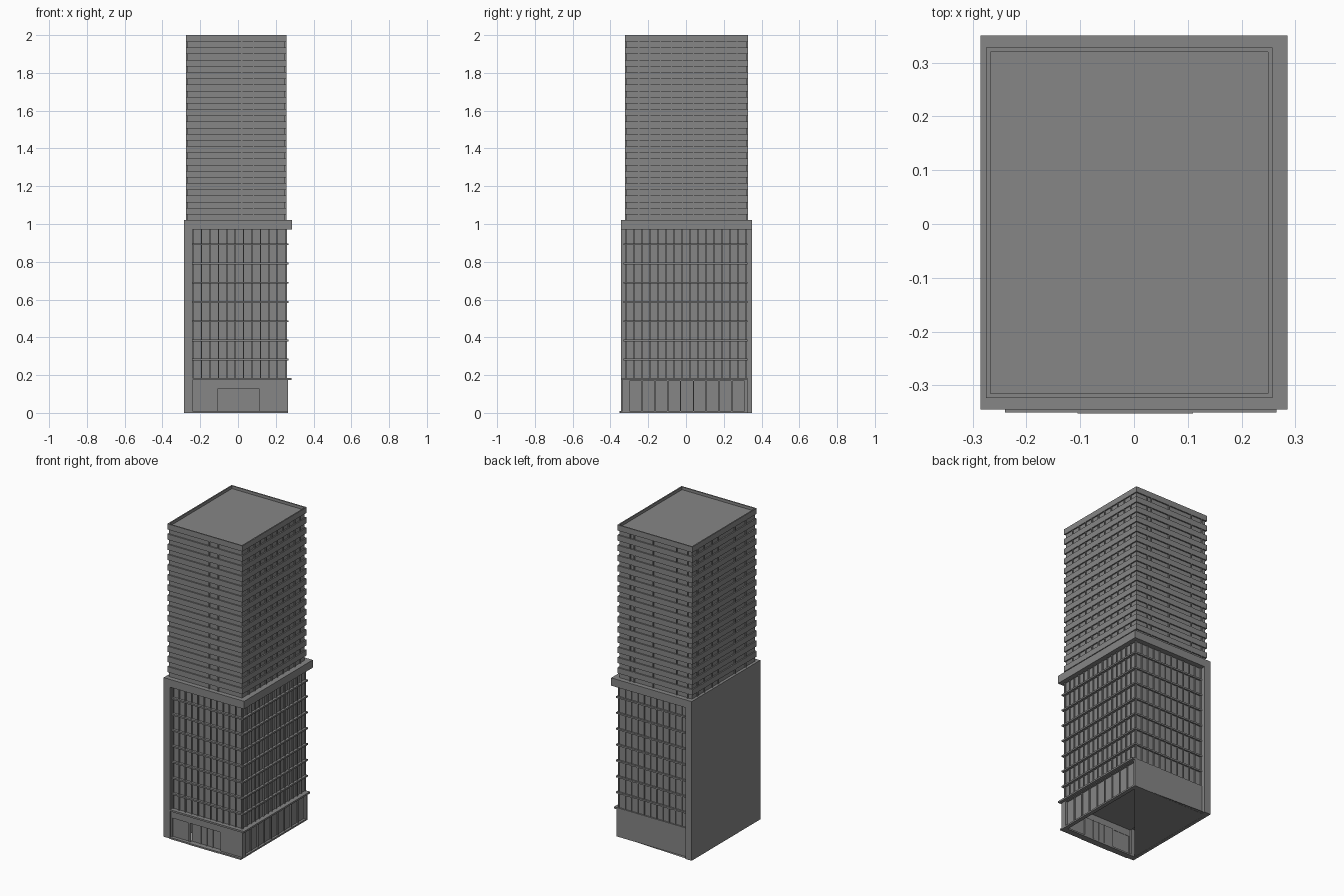
import bpy
import bmesh

cube = bpy.data.objects.get("Cube")
if cube:
    bpy.data.objects.remove(cube, do_unlink=True)

grey = bpy.data.materials.new("concrete_grey")
grey.use_nodes = True
COLOUR = (0.24, 0.24, 0.24, 1)
grey.diffuse_color = COLOUR
grey.node_tree.nodes["Principled BSDF"].inputs["Base Color"].default_value = COLOUR


def finish(name, bm):
    mesh = bpy.data.meshes.new(name)
    bm.to_mesh(mesh)
    bm.free()
    mesh.materials.append(grey)
    bpy.context.collection.objects.link(bpy.data.objects.new(name, mesh))


def add_box(bm, x0, x1, y0, y1, z0, z1):
    verts = bmesh.ops.create_cube(bm, size=1)["verts"]
    for v in verts:
        v.co.x = x1 if v.co.x > 0 else x0
        v.co.y = y1 if v.co.y > 0 else y0
        v.co.z = z1 if v.co.z > 0 else z0


def boxes(name, items):
    bm = bmesh.new()
    for item in items:
        add_box(bm, *item)
    finish(name, bm)


def steps(a, b, n):
    return [a + (b - a) * i / n for i in range(n + 1)]


# Main extents: podium glass, blank side wall, tower
GX, GY = 0.255, 0.32
WX, WY = -0.285, 0.345
PIER = -0.24
LEDGE, CORNICE, DECK, TOP = 0.18, 0.97, 1.02, 2.0

# Blank side wall with a pier at each end, and the cornice
boxes("side_wall", [(WX, -0.265, -WY, WY + 0.005, 0, CORNICE)])
boxes("end_piers", [(WX, PIER, -WY, -0.31, 0, CORNICE),
                    (WX, PIER, 0.31, WY + 0.005, 0, CORNICE)])
boxes("cornice", [(WX, 0.285, -WY, WY + 0.005, CORNICE, DECK)])

# Curtain wall with projecting floor slabs and mullions
boxes("podium_glass", [(-0.27, GX - 0.004, -GY + 0.004, GY - 0.004, LEDGE, CORNICE)])
floor = 0.1018
boxes("podium_slabs", [(PIER, 0.267, -0.332, 0.326, z - 0.005, z + 0.005)
                       for z in [LEDGE + floor * i for i in range(1, 8)]])
m = 0.003
mullions = []
for x in steps(PIER + m, GX - m, 11):
    mullions.append((x - m, x + m, -GY - 0.004, -GY + 0.006, LEDGE, CORNICE))
    mullions.append((x - m, x + m, GY - 0.006, GY + 0.002, LEDGE, CORNICE))
for y in steps(-GY + m, GY - m, 15):
    mullions.append((GX - 0.006, GX + 0.004, y - m, y + m, LEDGE, CORNICE))
boxes("podium_mullions", mullions)

# Ledge above the ground floor
boxes("ground_ledge", [(PIER, 0.283, -0.345, 0.325, LEDGE - 0.006, LEDGE + 0.005)])

# Hollow ground floor: plain back wall, glazed side, entrance front
boxes("ground_back_wall", [(PIER, 0.265, 0.31, 0.325, 0, LEDGE)])
side = [(0.24, 0.265, -0.335, -0.30, 0, LEDGE),
        (0.24, 0.265, -0.30, GY, 0, 0.01),
        (0.24, 0.265, -0.30, GY, 0.17, LEDGE)]
boxes("shop_frame", side)
boxes("shop_glass", [(0.243, 0.25, -0.30, GY, 0.01, 0.17)])
boxes("shop_mullions", [(0.245, 0.258, y - m, y + m, 0.01, 0.17)
                        for y in steps(-0.30, 0.31, 9)[1:-1]])
boxes("entrance_wall", [(PIER, 0.25, -0.335, -0.32, 0.13, LEDGE),
                        (PIER, -0.23, -0.335, -0.32, 0, 0.13),
                        (-0.118, -0.105, -0.335, -0.32, 0, 0.13),
                        (0.11, 0.25, -0.335, -0.32, 0, 0.13)])
boxes("entrance_glass", [(-0.23, -0.118, -0.328, -0.322, 0.01, 0.13),
                         (-0.105, 0.11, -0.318, -0.312, 0.01, 0.13)])
boxes("door_mullions", [(x - m, x + m, -0.324, -0.309, 0.01, 0.13)
                        for x in (-0.04, 0.0025, 0.045)])
boxes("entrance_step", [(PIER, 0.265, -0.35, -0.31, 0, 0.01),
                        (-0.105, 0.11, -0.352, -0.35, 0, 0.01)])

# Half floor under the hollow ground level
bm = bmesh.new()
corners = [(WX, -0.335, 0.001), (WX, WY, 0.001), (PIER, WY, 0.001),
           (0.265, GY, 0.001)]
bm.faces.new([bm.verts.new(c) for c in corners])
finish("ground_floor", bm)

# Tower: recessed core, a spandrel band per floor, short window dividers
TX0, TX1, TY0, TY1 = -0.275, 0.257, -0.323, 0.328
D = 0.008
boxes("tower_core", [(TX0 + D, TX1 - D, TY0 + D, TY1 - D, DECK, TOP - 0.018)])
LEVELS = 15
rise = (TOP - DECK) / LEVELS
gap = rise * 0.45
bands, dividers = [], []
for i in range(LEVELS):
    z0 = DECK + i * rise
    z1, z2 = z0 + gap, z0 + rise
    bands += [(TX0, TX1, TY0, TY0 + D, z1, z2),
              (TX0, TX1, TY1 - D, TY1, z1, z2),
              (TX0, TX0 + D, TY0 + D, TY1 - D, z1, z2),
              (TX1 - D, TX1, TY0 + D, TY1 - D, z1, z2)]
    for x in (0.02, 0.083):
        dividers.append((x - m, x + m, TY0 + 0.001, TY0 + D, z0, z1))
    for x in (-0.24, -0.16, 0.007, 0.14, 0.17):
        dividers.append((x - m, x + m, TY1 - D, TY1 - 0.001, z0, z1))
    for y in (-0.22, -0.11, 0.06, 0.12, 0.2, 0.27):
        dividers.append((TX0 + 0.001, TX0 + D, y - m, y + m, z0, z1))
    for y in steps(-0.25, 0.27, 9):
        dividers.append((TX1 - D, TX1 - 0.001, y - m, y + m, z0, z1))
boxes("tower_spandrels", bands)
boxes("tower_window_dividers", dividers)
